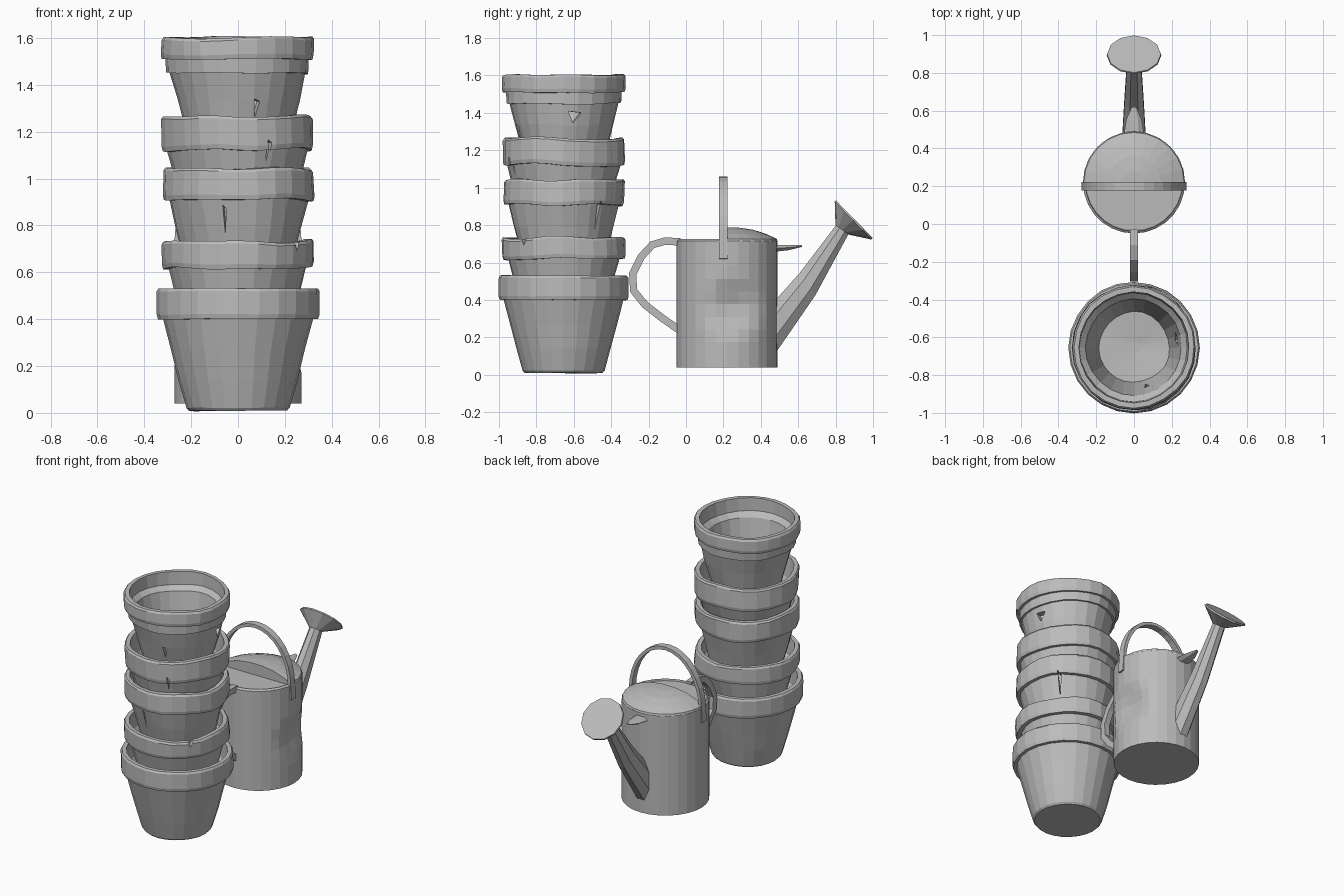
import bpy, bmesh, math
from mathutils import Vector, noise

cube = bpy.data.objects.get("Cube")
if cube:
    bpy.data.objects.remove(cube, do_unlink=True)

grey = bpy.data.materials.new("worn grey")
grey.use_nodes = True
COLOUR = (0.5, 0.5, 0.5, 1)
grey.diffuse_color = COLOUR
grey.node_tree.nodes["Principled BSDF"].inputs["Base Color"].default_value = COLOUR


def loft(name, sections, sides, turn=0.0, edit=None):
    """Skin a closed tube through (centre, u, v) cross-sections and cap it."""
    bm = bmesh.new()
    rings = []
    for c, u, v in sections:
        c, u, v = Vector(c), Vector(u), Vector(v)
        angles = [turn + math.tau * i / sides for i in range(sides)]
        rings.append([bm.verts.new(c + u * math.cos(a) + v * math.sin(a)) for a in angles])
    for low, high in zip(rings, rings[1:]):
        for i in range(sides):
            j = (i + 1) % sides
            bm.faces.new((low[i], low[j], high[j], high[i]))
    bm.faces.new(rings[0][::-1])
    bm.faces.new(rings[-1])
    if edit:
        edit(bm)
    bmesh.ops.recalc_face_normals(bm, faces=bm.faces[:])
    mesh = bpy.data.meshes.new(name)
    bm.to_mesh(mesh)
    bm.free()
    mesh.materials.append(grey)
    obj = bpy.data.objects.new(name, mesh)
    bpy.context.scene.collection.objects.link(obj)
    return obj


def lathe(name, profile, y, sides=24, edit=None):
    """Round part from a (radius, height) profile."""
    return loft(name, [((0, y, z), (r, 0, 0), (0, r, 0)) for r, z in profile], sides, edit=edit)


def strap(name, path, half_width, half_thick, sideways):
    """Flat strip along a path, its width along the sideways axis."""
    path = [Vector(p) for p in path]
    side = Vector(sideways)
    sections = []
    for i, p in enumerate(path):
        along = path[min(i + 1, len(path) - 1)] - path[max(i - 1, 0)]
        across = along.cross(side).normalized()
        sections.append((p, side * half_width * math.sqrt(2), across * half_thick * math.sqrt(2)))
    return loft(name, sections, 4, math.pi / 4)


# Stack of worn pots
POT_Y = -0.655


def worn(amount, seed):
    def edit(bm):
        for v in bm.verts:
            n = noise.noise_vector(v.co * 4 + Vector((seed * 7.3, 0, 0)))
            v.co += Vector((n.x, n.y, n.z * 1.2)) * amount
    return edit


def pot(name, top, rim_low, rim_r, neck_r, base, base_r, wear, seed, collar=0.0):
    outer = [(base_r * 0.95, base), (base_r, base + 0.012)]
    for t in (0.33, 0.66):
        outer.append((base_r + (neck_r - base_r) * t, base + (rim_low - collar - base) * t))
    outer.append((neck_r, rim_low - collar))
    if collar:
        outer += [(neck_r + 0.014, rim_low - collar), (neck_r + 0.018, rim_low)]
    outer += [(rim_r - 0.005, rim_low), (rim_r, rim_low + 0.02), (rim_r, top - 0.012), (rim_r - 0.008, top)]
    inner = [(rim_r - 0.035, top), (rim_r - 0.042, rim_low + 0.01), (neck_r - 0.035, rim_low - 0.02),
             (base_r - 0.02, base + 0.05), (0.03, base + 0.035)]
    return lathe(name, outer + inner, POT_Y, 24, worn(wear, seed))


pots = [
    pot("bottom_pot", 0.53, 0.40, 0.347, 0.32, 0.01, 0.22, 0.004, 1),
    pot("second_pot", 0.735, 0.62, 0.327, 0.295, 0.25, 0.20, 0.014, 2),
    pot("third_pot", 1.045, 0.91, 0.323, 0.295, 0.55, 0.205, 0.014, 3),
    pot("fourth_pot", 1.265, 1.12, 0.325, 0.302, 0.77, 0.20, 0.014, 4),
    pot("top_pot", 1.605, 1.51, 0.328, 0.288, 1.12, 0.205, 0.012, 5, collar=0.06),
]


def chip(target, angle, z, width, height):
    """Cut a three-sided break through the wall, facing the given angle."""
    a = math.radians(angle)
    out = Vector((math.cos(a), math.sin(a), 0))
    side = Vector((-out.y, out.x, 0)) * width
    centre = Vector((0, POT_Y, z))
    up = Vector((0, 0, height))
    cutter = loft("chip_cutter", [(centre + out * d, side, up) for d in (0.2, 0.42)], 3, 0.4)
    cutter.hide_render = True
    mod = target.modifiers.new("chip", "BOOLEAN")
    mod.operation = "DIFFERENCE"
    mod.solver = "EXACT"
    mod.object = cutter
    bpy.context.view_layer.objects.active = target
    bpy.ops.object.modifier_apply(modifier=mod.name)
    bpy.data.objects.remove(cutter, do_unlink=True)


chip(pots[4], 12, 1.385, 0.04, 0.04)
chip(pots[4], -72, 1.31, 0.015, 0.05)
chip(pots[3], -65, 1.13, 0.01, 0.06)
chip(pots[2], -102, 0.84, 0.008, 0.08)
chip(pots[2], 40, 0.87, 0.012, 0.1)
chip(pots[1], -40, 0.72, 0.02, 0.03)

# Watering can body with a dent in its left side
CAN_Y, CAN_R = 0.22, 0.27


def dent(bm):
    for v in bm.verts:
        d = math.hypot(v.co.y - 0.25, v.co.z - 0.36)
        if v.co.x > 0 and d < 0.17:
            v.co.x -= 0.06 * (1 - d / 0.17)


heights = [0.04 + 0.0675 * i for i in range(11)]
lathe("can_body", [(CAN_R, z) for z in heights] + [(CAN_R - 0.012, 0.725), (CAN_R - 0.014, 0.712)],
      CAN_Y, 28, dent)


# Domed cover over the rear half of the opening
def keep_rear(bm):
    cut = bmesh.ops.bisect_plane(bm, geom=bm.verts[:] + bm.edges[:] + bm.faces[:],
                                 plane_co=(0, 0.19, 0), plane_no=(0, -1, 0), clear_outer=True)
    edges = [e for e in cut["geom_cut"] if isinstance(e, bmesh.types.BMEdge)]
    bmesh.ops.holes_fill(bm, edges=edges)


dome = [(CAN_R, 0.71), (CAN_R - 0.005, 0.727), (0.21, 0.752), (0.14, 0.775), (0.06, 0.787), (0.01, 0.788)]
lathe("can_cover", dome, CAN_Y, 24, keep_rear)

# Arched carrying handle
arch = [(0.262 * math.cos(math.pi * i / 16), 0.2, 0.71 + 0.34 * math.sin(math.pi * i / 16)) for i in range(17)]
arch = [(0.268, 0.2, 0.62)] + arch + [(-0.268, 0.2, 0.62)]
strap("top_handle", arch, 0.023, 0.011, (0, 1, 0))

# Rear loop handle
loop = [(-0.03, 0.71), (-0.11, 0.715), (-0.18, 0.695), (-0.24, 0.63), (-0.285, 0.54),
        (-0.28, 0.45), (-0.22, 0.375), (-0.13, 0.305), (-0.03, 0.235)]
strap("rear_handle", [(0, y, z) for y, z in loop], 0.02, 0.02, (1, 0, 0))

# Spout and its sprinkler head
neck = ((0, 0.835, 0.775), (0.042, 0, 0), (0, -0.036, 0.026))
loft("spout", [((0, 0.45, 0.225), (0.068, 0, 0), (0, -0.03, 0.12)),
               ((0, 0.65, 0.485), (0.055, 0, 0), (0, -0.045, 0.065)), neck], 8, math.pi / 8)
loft("sprinkler_head", [neck,
                        ((0, 0.893, 0.825), (0.145, 0, 0), (0, -0.098, 0.102)),
                        ((0, 0.9, 0.832), (0.142, 0, 0), (0, -0.098, 0.1))], 12)

# Broken spout brace, a pointed tab
loft("spout_brace", [((0, 0.46, 0.675), (0.055, 0, 0), (0, 0, 0.022)),
                     ((0, 0.55, 0.68), (0.042, 0, 0), (0, 0, 0.016)),
                     ((0, 0.62, 0.688), (0.012, 0, 0), (0, 0, 0.005))], 6)
